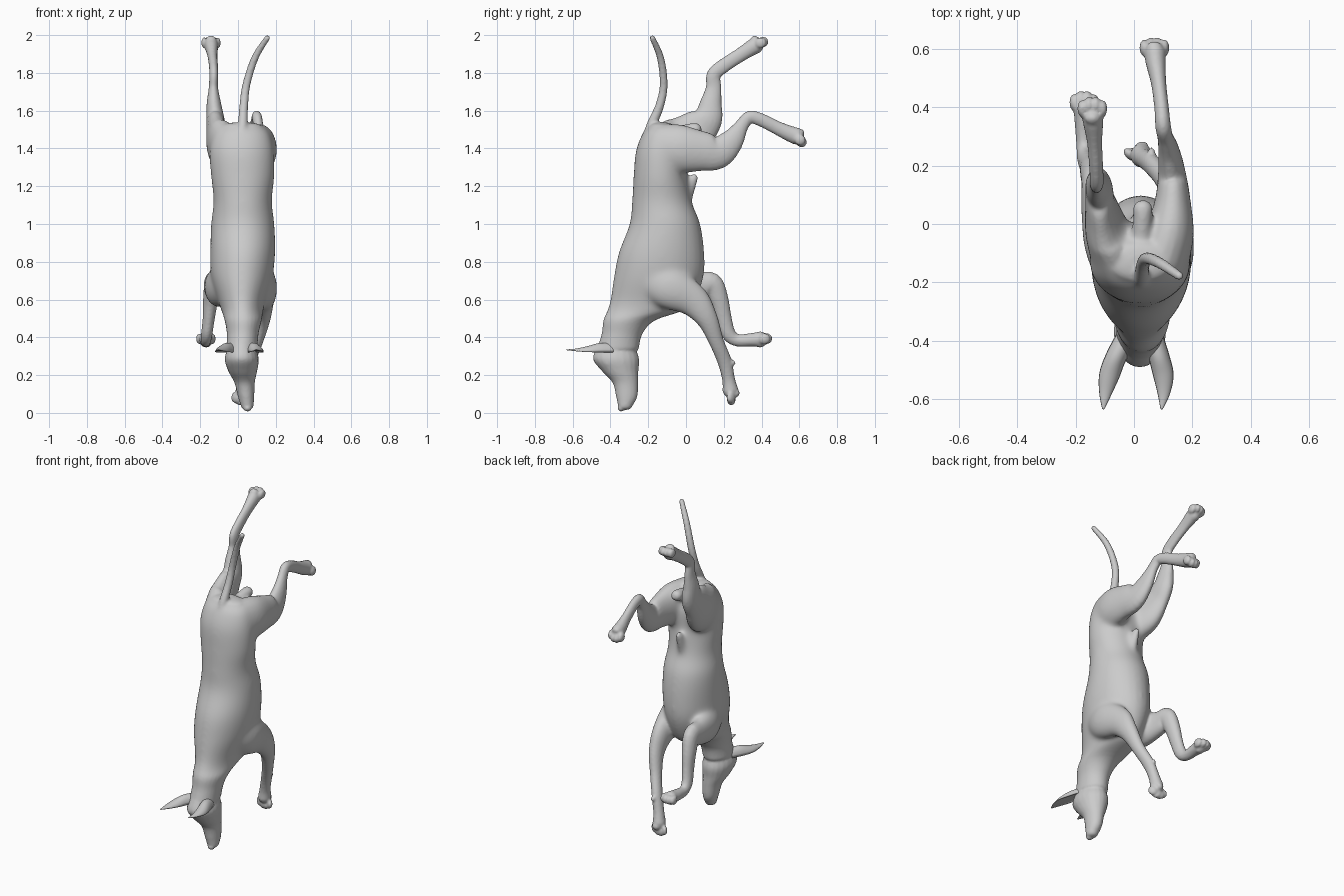
import bpy, bmesh, math
from mathutils import Vector, Matrix


def spline(pts, sub):
    """Catmull-Rom resample of (x, y, z, half width, half depth) sections."""
    p = [pts[0]] + list(pts) + [pts[-1]]
    out = []
    for i in range(1, len(p) - 2):
        for k in range(sub):
            t = k / sub
            out.append([0.5 * (2 * b + (c - a) * t + (2 * a - 5 * b + 4 * c - d) * t * t
                               + (3 * b - a - 3 * c + d) * t ** 3)
                        for a, b, c, d in zip(*p[i - 1:i + 3])])
    out.append(list(pts[-1]))
    return out


def loft(bm, pts, sub=5, n=20, scoop=1.0, axis=None, round_end=1.0):
    """Round-ended elliptical tube; axis fixes the ring direction, scoop < 0 makes a hollow."""
    s = spline(pts, sub)
    c = [Vector(q[:3]) for q in s]
    tan = [Vector(axis) if axis else (c[min(i + 1, len(c) - 1)] - c[max(i - 1, 0)]).normalized()
           for i in range(len(c))]
    rings = [(c[i], tan[i], s[i][3], s[i][4]) for i in range(len(c))]
    caps = [math.radians(a) for a in (25, 50, 72)]

    def cap(i, sign):
        r = min(s[i][3], s[i][4]) * round_end
        return [(c[i] + sign * tan[i] * r * math.sin(a), tan[i],
                 s[i][3] * math.cos(a), s[i][4] * math.cos(a)) for a in caps]

    rings = cap(0, -1)[::-1] + rings + cap(-1, 1)
    vr = []
    for o, t, a, b in rings:
        u = Vector((1, 0, 0))
        u = (u - t * u.dot(t)).normalized()
        v = t.cross(u)
        ring = []
        for k in range(n):
            w = 2 * math.pi * k / n
            h = math.sin(w) * (scoop if math.sin(w) < 0 else 1)
            ring.append(bm.verts.new(o + u * a * math.cos(w) + v * b * h))
        vr.append(ring)
    faces = [bm.faces.new(vr[0]), bm.faces.new(vr[-1])]
    for r0, r1 in zip(vr, vr[1:]):
        for k in range(n):
            j = (k + 1) % n
            faces.append(bm.faces.new((r0[k], r0[j], r1[j], r1[k])))
    bmesh.ops.recalc_face_normals(bm, faces=faces)


def ball(bm, pos, size, rot=Matrix()):
    m = Matrix.Translation(pos) @ rot @ Matrix.Diagonal((*size, 1))
    bmesh.ops.create_uvsphere(bm, u_segments=16, v_segments=10, radius=1, matrix=m)


def toes(bm, pos, direction, pad):
    """Four toes fanned across x at the end of a paw, and a pad beneath."""
    d = Vector(direction).normalized()
    rot = d.to_track_quat('Z', 'Y').to_matrix().to_4x4()
    for k in range(4):
        f = (k - 1.5) / 1.5
        p = Vector(pos) + Vector((f * 0.035, 0, 0)) + d * (0.022 - 0.018 * abs(f))
        ball(bm, p, (0.0165, 0.029, 0.03), rot)
    ball(bm, Vector(pos) + Vector(pad) * 0.024 - d * 0.02, (0.028, 0.022, 0.022), rot)


def ramp(v, width):
    return max(0.0, min(1.0, v / width))


def finish(bm, name, voxel=None):
    me = bpy.data.meshes.new(name)
    bm.to_mesh(me)
    bm.free()
    ob = bpy.data.objects.new(name, me)
    bpy.context.collection.objects.link(ob)
    bpy.context.view_layer.objects.active = ob
    ob.select_set(True)
    if voxel:
        r = ob.modifiers.new("blend", 'REMESH')
        r.mode, r.voxel_size = 'VOXEL', voxel
        bpy.ops.object.modifier_apply(modifier="blend")
        # trunk gets heavy smoothing so the limbs melt into it
        core = ob.vertex_groups.new(name="core")
        for v in ob.data.vertices:
            x, y, z = v.co
            w = ramp(.3 - abs(y + .17), .12) * ramp(z - .5, .1) * ramp(1.53 - z, .08)
            if w > 0:
                core.add([v.index], w, 'REPLACE')
        for mod, its, grp in (("melt", 70, "core"), ("soften", 3, "")):
            sm = ob.modifiers.new(mod, 'SMOOTH')
            sm.factor, sm.iterations, sm.vertex_group = 0.5, its, grp
            bpy.ops.object.modifier_apply(modifier=mod)
    for p in ob.data.polygons:
        p.use_smooth = True
    ob.select_set(False)
    return ob


bm = bmesh.new()
# torso and neck, rump to throat, as level slices
loft(bm, [(.02, -.13, 1.515, .11, .07), (.02, -.13, 1.47, .15, .105), (.02, -.132, 1.38, .172, .135),
          (.025, -.135, 1.25, .168, .143), (.025, -.128, 1.12, .155, .158), (.025, -.112, 1.0, .168, .187),
          (.025, -.13, .85, .172, .226), (.02, -.145, .72, .163, .237), (.02, -.175, .6, .128, .225),
          (.023, -.21, .545, .112, .205), (.027, -.3, .49, .098, .137), (.025, -.338, .42, .084, .108),
          (.02, -.36, .34, .082, .11)], n=28, axis=(0, 0, -1), round_end=.35)
# skull and muzzle
loft(bm, [(.02, -.37, .35, .072, .1), (.02, -.37, .285, .09, .122), (.025, -.348, .22, .076, .096),
          (.035, -.321, .16, .054, .068), (.043, -.314, .085, .043, .056),
          (.049, -.322, .035, .033, .037)], axis=(0, 0, -1), round_end=.6)
ball(bm, (.05, -.343, .025), (.022, .02, .018))
for sx in (-1, 1):
    ball(bm, (.022 + sx * .058, -.412, .27), (.022, .022, .03))
# front legs, shoulder to paw
loft(bm, [(.10, -.22, .73, .06, .09), (.135, -.1, .67, .072, .115), (.135, .03, .6, .057, .09),
          (.13, .11, .5, .042, .058), (.1, .16, .38, .033, .04), (.06, .205, .27, .03, .038),
          (.035, .225, .18, .031, .034), (.025, .235, .12, .038, .042)])
toes(bm, (.022, .238, .085), (-.1, .1, -1), (0, 1, 0))
ball(bm, (.06, .243, .265), (.014, .02, .016))
loft(bm, [(-.06, -.2, .71, .06, .09), (-.1, -.07, .67, .072, .11), (-.128, .06, .67, .054, .082),
          (-.135, .135, .68, .045, .062), (-.145, .175, .6, .04, .05), (-.155, .2, .5, .032, .042),
          (-.165, .225, .42, .03, .038), (-.17, .27, .385, .028, .033), (-.17, .35, .387, .034, .036),
          (-.17, .395, .39, .038, .042)])
toes(bm, (-.17, .412, .392), (-.05, 1, .05), (0, 0, -1))
# hind legs, hip to paw
loft(bm, [(.09, -.13, 1.40, .095, .13), (.122, -.03, 1.395, .086, .13), (.133, .08, 1.385, .062, .108),
          (.13, .17, 1.38, .048, .088), (.12, .242, 1.44, .037, .064), (.108, .295, 1.52, .027, .037),
          (.1, .335, 1.565, .027, .034), (.095, .395, 1.552, .025, .035), (.085, .48, 1.51, .026, .036),
          (.075, .55, 1.478, .034, .042), (.072, .585, 1.465, .038, .045)])
toes(bm, (.07, .602, 1.448), (0, .7, -1), (0, .6, .7))
loft(bm, [(-.055, -.11, 1.39, .095, .14), (-.096, -.02, 1.43, .074, .145), (-.115, .06, 1.5, .053, .11),
          (-.12, .115, 1.56, .047, .08), (-.128, .132, 1.64, .038, .058), (-.13, .146, 1.72, .025, .042),
          (-.128, .147, 1.79, .024, .038), (-.13, .2, 1.838, .024, .038), (-.135, .28, 1.89, .026, .037),
          (-.14, .35, 1.935, .035, .042), (-.142, .37, 1.945, .037, .044)])
toes(bm, (-.143, .392, 1.958), (0, 1, .35), (0, -.4, 1))
# underside folds
loft(bm, [(.02, -.01, 1.1, .025, .035), (.02, .012, 1.19, .028, .04), (.02, .045, 1.25, .02, .025)])
loft(bm, [(.025, -.06, 1.47, .04, .045), (.03, .02, 1.495, .034, .036), (.03, .05, 1.5, .036, .034)])
# tail
loft(bm, [(.022, -.2, 1.46, .035, .035), (.026, -.175, 1.54, .026, .027), (.031, -.138, 1.63, .023, .023),
          (.045, -.118, 1.74, .021, .021), (.09, -.135, 1.88, .019, .019),
          (.155, -.178, 1.985, .015, .015)])
finish(bm, "body", voxel=.0075)

# hollow pointed ears
for name, sx in (("left_ear", -1), ("right_ear", 1)):
    bm = bmesh.new()
    loft(bm, [(.018 + sx * .05, -.4, .32, .036, .05), (.012 + sx * .075, -.46, .32, .036, .05),
              (.008 + sx * .093, -.52, .322, .035, .032), (.002 + sx * .1, -.58, .326, .022, .015),
              (-.005 + sx * .1, -.632, .332, .005, .004)], scoop=-.15)
    finish(bm, name)
